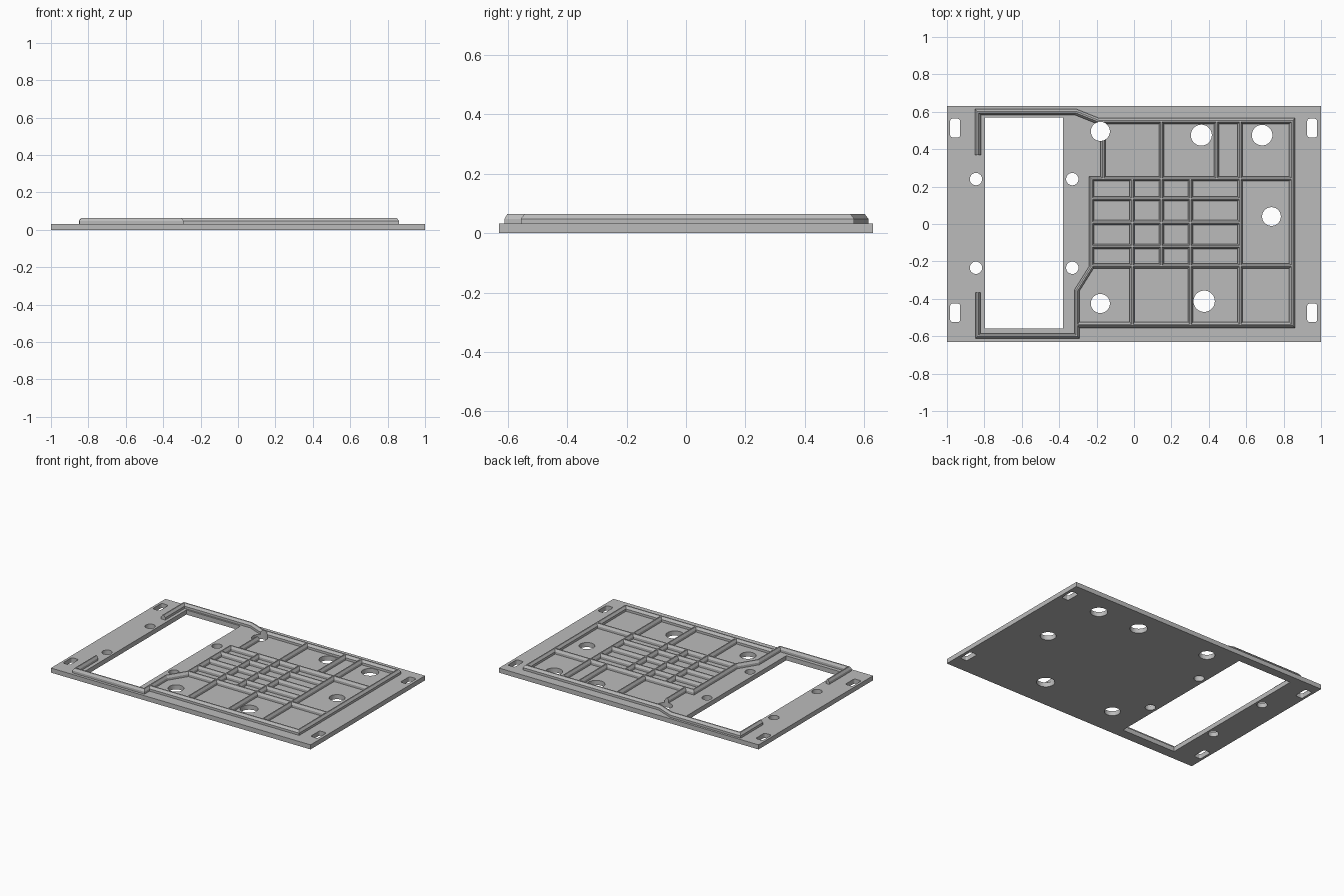
import bpy, bmesh, math
from mathutils import Vector

cube = bpy.data.objects.get("Cube")
if cube:
    bpy.data.objects.remove(cube, do_unlink=True)

grey = bpy.data.materials.new("plain grey")
grey.use_nodes = True
grey.diffuse_color = (0.5, 0.5, 0.5, 1)
grey.node_tree.nodes["Principled BSDF"].inputs["Base Color"].default_value = (0.5, 0.5, 0.5, 1)

PLATE, SHOULDER, TOP = 0.032, 0.048, 0.064
WALL, RIB = 0.032, 0.026


def finish(name, bm):
    bmesh.ops.recalc_face_normals(bm, faces=bm.faces)
    mesh = bpy.data.meshes.new(name)
    bm.to_mesh(mesh)
    bm.free()
    mesh.materials.append(grey)
    obj = bpy.data.objects.new(name, mesh)
    bpy.context.collection.objects.link(obj)
    return obj


def prism(bm, outline, z0, z1):
    low = [bm.verts.new((x, y, z0)) for x, y in outline]
    high = [bm.verts.new((x, y, z1)) for x, y in outline]
    bm.faces.new(low[::-1])
    bm.faces.new(high)
    n = len(low)
    for i in range(n):
        j = (i + 1) % n
        bm.faces.new((low[i], low[j], high[j], high[i]))


def rectangle(x0, x1, y0, y1):
    return [(x0, y0), (x1, y0), (x1, y1), (x0, y1)]


def rounded(cx, cy, hx, hy, r, steps):
    """Rounded rectangle outline; a circle when hx = hy = r."""
    pts = []
    for q, (sx, sy) in enumerate(((1, 1), (-1, 1), (-1, -1), (1, -1))):
        for k in range(steps):
            a = (q + (k + 0.5) / steps) * math.pi / 2
            pts.append((cx + sx * (hx - r) + r * math.cos(a),
                        cy + sy * (hy - r) + r * math.sin(a)))
    return pts


def sweep(bm, path, width):
    """Run a chamfered bar section along a path with mitred corners."""
    h, t = width / 2, 0.004
    section = [(-h, PLATE - 0.005), (h, PLATE - 0.005), (h, SHOULDER),
               (t, TOP), (-t, TOP), (-h, SHOULDER)]
    pts = [Vector(p) for p in path]
    dirs = [(b - a).normalized() for a, b in zip(pts, pts[1:])]
    rings = []
    for i, p in enumerate(pts):
        before, after = dirs[max(i - 1, 0)], dirs[min(i, len(dirs) - 1)]
        n0, n1 = Vector((-before.y, before.x)), Vector((-after.y, after.x))
        side = (n0 + n1) / (1 + n0.dot(n1))
        rings.append([bm.verts.new((p.x + side.x * s, p.y + side.y * s, z)) for s, z in section])
    for a, b in zip(rings, rings[1:]):
        for i in range(6):
            j = (i + 1) % 6
            bm.faces.new((a[i], a[j], b[j], b[i]))
    bm.faces.new(rings[0])
    bm.faces.new(rings[-1])


# Base plate
bm = bmesh.new()
prism(bm, rectangle(-1, 1, -0.63, 0.63), 0, PLATE)
plate = finish("base_plate", bm)

# Perimeter walls
bm = bmesh.new()
sweep(bm, [(-0.835, 0.37), (-0.835, 0.598), (-0.31, 0.598), (-0.19, 0.55),
           (0.845, 0.55), (0.845, -0.54), (-0.305, -0.54)], WALL)
sweep(bm, [(-0.835, -0.365), (-0.835, -0.598), (-0.305, -0.598), (-0.305, -0.355),
           (-0.227, -0.23), (-0.227, 0.242), (0.845, 0.242)], RIB)

# Cross ribs: (y, right end), then (x, lower end, upper end)
for y, right in ((0.135, 0.565), (0.008, 0.565), (-0.12, 0.565), (-0.224, 0.845)):
    sweep(bm, [(-0.227, y), (right, y)], RIB)
for x, low, high in ((-0.165, 0.242, 0.55), (-0.01, -0.54, 0.242), (0.147, -0.224, 0.55),
                     (0.302, -0.54, 0.242), (0.442, 0.242, 0.55), (0.567, -0.54, 0.55)):
    sweep(bm, [(x, low), (x, high)], RIB)
ribs = finish("ribs", bm)

# Openings: window, round holes and corner slots
bm = bmesh.new()
prism(bm, rectangle(-0.797, -0.38, -0.56, 0.57), -0.1, 0.2)
holes = [(-0.18, 0.495, 0.051), (0.36, 0.475, 0.056), (0.685, 0.475, 0.055),
         (0.735, 0.04, 0.05), (-0.18, -0.425, 0.051), (0.375, -0.413, 0.057)]
holes += [(x, y, 0.033) for x in (-0.845, -0.33) for y in (0.24, -0.234)]
for x, y, r in holes:
    prism(bm, rounded(x, y, r, r, r, 10), -0.1, 0.2)
for x in (-0.956, 0.953):
    for y in (0.513, -0.475):
        prism(bm, rounded(x, y, 0.027, 0.05, 0.014, 4), -0.1, 0.2)
cutter = finish("opening_cutter", bm)
cutter.hide_render = True

# Cut both parts, merging the crossing ribs into one solid
for obj in (plate, ribs):
    mod = obj.modifiers.new("openings", "BOOLEAN")
    mod.operation, mod.solver, mod.object = "DIFFERENCE", "EXACT", cutter
    mod.use_self = obj is ribs
    bpy.context.view_layer.objects.active = obj
    bpy.ops.object.modifier_apply(modifier=mod.name)
bpy.data.objects.remove(cutter, do_unlink=True)
